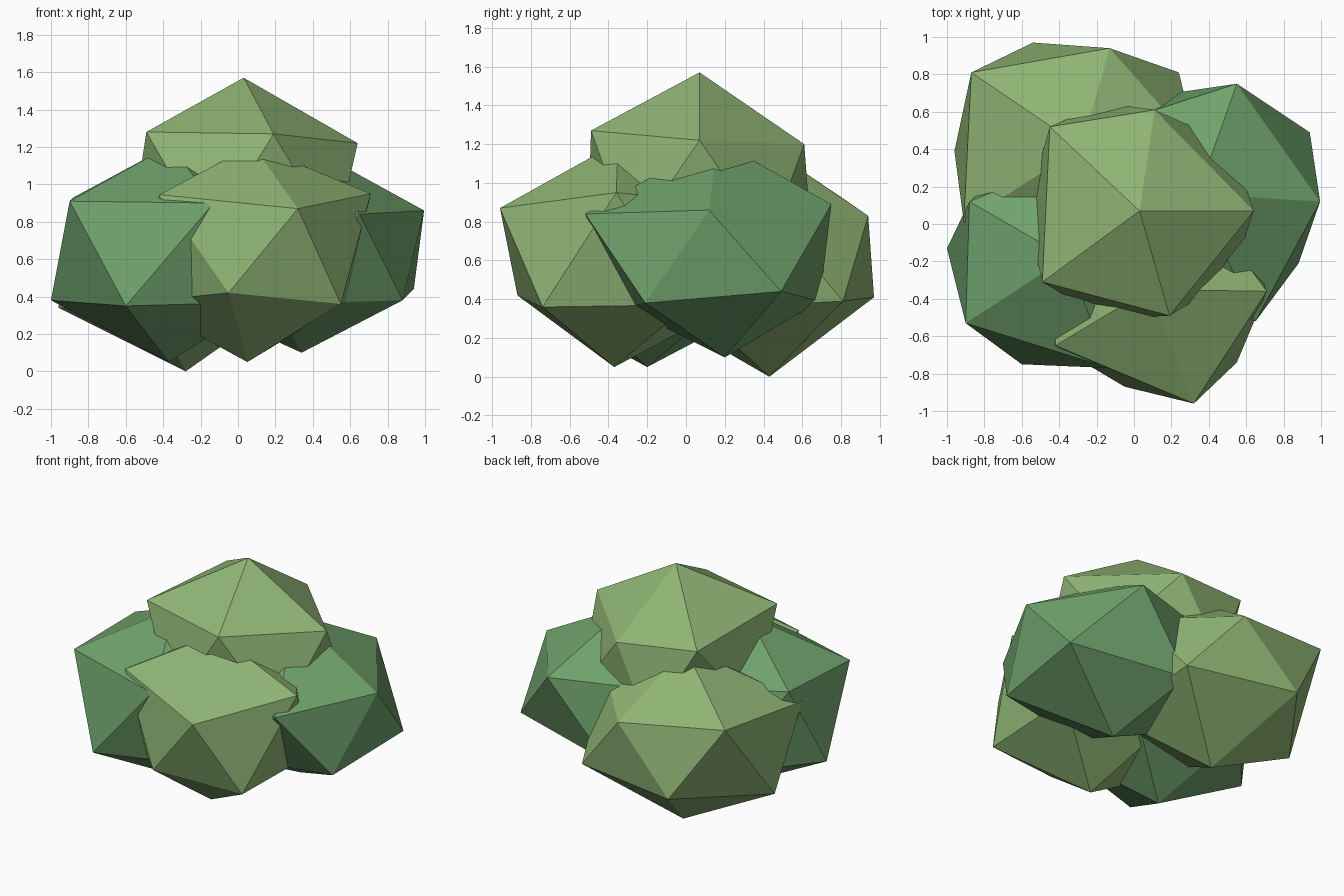
import bpy, bmesh
from mathutils import Matrix, Vector


def material(name, rgb):
    m = bpy.data.materials.new(name)
    m.diffuse_color = (*rgb, 1)
    return m


LIGHT = material("light_leaf", (0.28, 0.47, 0.18))
DEEP = material("deep_leaf", (0.16, 0.36, 0.15))


def clump(name, centre, mat, corners, radius=0.69, height=0.58):
    """Squashed icosahedron whose nearest corners are pulled to the given points."""
    bm = bmesh.new()
    bmesh.ops.create_icosphere(bm, subdivisions=1, radius=1)
    bm.transform(Matrix.Translation(centre)
                 @ Matrix.Diagonal((radius, radius, height, 1)))
    free = list(bm.verts)
    for c in map(Vector, corners):
        v = min(free, key=lambda w: (w.co - c).length)
        v.co = c
        free.remove(v)
    bmesh.ops.recalc_face_normals(bm, faces=bm.faces)
    me = bpy.data.meshes.new(name)
    bm.to_mesh(me)
    bm.free()
    me.materials.append(mat)
    bpy.context.collection.objects.link(bpy.data.objects.new(name, me))


# crown of the bush
clump("top_clump", (0.03, 0.07, 0.97), LIGHT, [
    (0.03, 0.07, 1.57), (0.64, 0.07, 1.22), (0.19, -0.49, 1.27),
    (-0.49, -0.31, 1.28), (-0.45, 0.52, 1.25), (0.11, 0.61, 1.20)], 0.68, 0.6)

# four lower clumps
clump("front_clump", (0.08, -0.35, 0.63), LIGHT, [
    (0.32, -0.96, 0.87), (0.71, -0.36, 0.95), (-0.42, -0.65, 0.945),
    (-0.05, -0.87, 0.42), (0.55, -0.74, 0.36), (0.05, -0.37, 0.05)])
clump("left_clump", (-0.36, -0.18, 0.63), DEEP, [
    (-0.90, -0.53, 0.91), (-0.13, -0.77, 0.90), (-0.88, 0.12, 0.93),
    (-0.60, -0.75, 0.35), (-1.00, -0.13, 0.38), (-0.37, -0.20, 0.05)])
clump("back_clump", (-0.28, 0.41, 0.61), LIGHT, [
    (-0.87, 0.81, 0.92), (-0.13, 0.94, 0.83), (-0.91, 0.01, 0.83),
    (-0.54, 0.97, 0.41), (-0.96, 0.39, 0.34), (0.24, 0.81, 0.39),
    (-0.28, 0.43, 0.0)])
clump("right_clump", (0.34, 0.16, 0.64), DEEP, [
    (0.55, 0.75, 0.89), (0.995, 0.12, 0.86), (0.65, -0.52, 0.84),
    (0.94, 0.49, 0.44), (0.88, -0.21, 0.38), (0.14, 0.69, 0.39),
    (0.20, -0.32, 0.36), (0.34, 0.20, 0.10)])
